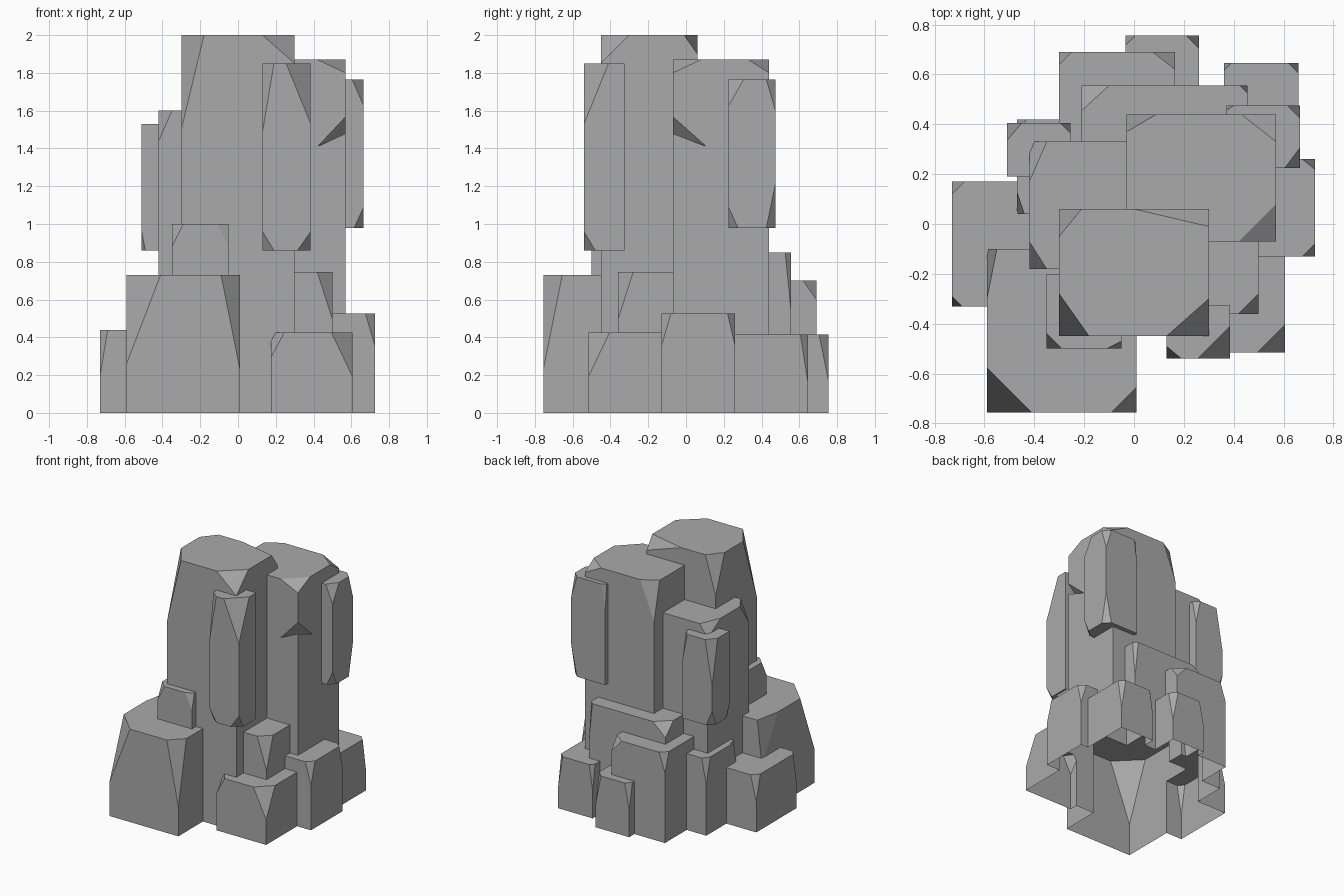
import bpy
import bmesh
from mathutils import Vector

old = bpy.data.objects.get("Cube")
if old:
    bpy.data.objects.remove(old, do_unlink=True)

stone = bpy.data.materials.new("grey_stone")
stone.use_nodes = True
grey = (0.4, 0.4, 0.4, 1)
stone.diffuse_color = grey
stone.node_tree.nodes["Principled BSDF"].inputs["Base Color"].default_value = grey

blocks = []


def add_object(name, bm):
    mesh = bpy.data.meshes.new(name)
    bmesh.ops.recalc_face_normals(bm, faces=bm.faces)
    bm.to_mesh(mesh)
    bm.free()
    mesh.materials.append(stone)
    obj = bpy.data.objects.new(name, mesh)
    bpy.context.collection.objects.link(obj)
    return obj


def block(name, x, y, z, **chips):
    """Box over the ranges x, y, z with a corner chipped off per keyword.
    A chip gives its lengths along x, y and z; left is +x, front is -y."""
    # grounded blocks run below the floor and are trimmed after the union
    low = z[0] if z[0] > 0 else -0.1 - 0.01 * len(blocks)
    lo, hi = Vector((x[0], y[0], low)), Vector((x[1], y[1], z[1]))
    bm = bmesh.new()
    bmesh.ops.create_cube(bm, size=1)
    for v in bm.verts:
        v.co = Vector([hi[i] if v.co[i] > 0 else lo[i] for i in range(3)])
    for corner, size in chips.items():
        side = Vector((1 if "left" in corner else -1,
                       -1 if "front" in corner else 1,
                       -1 if "low" in corner else 1))
        point = Vector([hi[i] if side[i] > 0 else lo[i] for i in range(3)])
        normal = Vector([side[i] / size[i] for i in range(3)])
        on_plane = point - Vector((side.x * size[0], 0, 0))
        bmesh.ops.bisect_plane(bm, geom=bm.verts[:] + bm.edges[:] + bm.faces[:],
                               plane_co=on_plane, plane_no=normal.normalized(),
                               clear_outer=True)
        bmesh.ops.holes_fill(bm, edges=[e for e in bm.edges if e.is_boundary])
    blocks.append(add_object(name, bm))


# Tall columns
block("front_column", (-.3, .3), (-.45, .06), (0, 2),
      front_right=(.12, .17, .5), front_left=(.17, .15, .15),
      back_left=(.3, .07, .1), back_right=(.09, .11, .3))
block("back_column", (-.03, .57), (-.07, .44), (0, 1.87),
      front_left=(.15, .15, .07), back_left=(.14, .11, .07),
      back_right=(.12, .07, .3))
block("side_column", (-.42, .18), (-.18, .33), (0, 1.6),
      front_right=(.07, .11, .16), back_right=(.07, .16, .1))

# Slabs clinging to the columns
block("front_slab", (.13, .385), (-.54, -.325), (.86, 1.85),
      front_right=(.06, .05, .36), front_left=(.13, .13, .32),
      low_front_right=(.06, .05, .1), low_front_left=(.07, .06, .1))
block("left_slab", (.37, .665), (.225, .475), (.98, 1.765),
      front_left=(.06, .08, .14), back_left=(.05, .05, .17),
      back_right=(.03, .02, .2),
      low_front_left=(.05, .05, .11), low_back_left=(.05, .05, .24))
block("right_slab", (-.51, -.255), (.19, .405), (.86, 1.53),
      back_right=(.06, .07, .35), back_left=(.04, .04, .2),
      low_front_right=(.02, .05, .1), low_back_right=(.05, .05, .12))

# Boulders at the front and right
block("front_boulder", (-.59, .01), (-.755, -.1), (0, .73),
      front_right=(.18, .18, .47), front_left=(.1, .1, .5),
      back_right=(.04, .2, .35))
block("front_step", (-.35, -.05), (-.5, -.2), (0, 1),
      front_right=(.06, .06, .12), front_left=(.06, .03, .12))
block("right_boulder", (-.73, -.3), (-.33, .17), (0, .44),
      front_right=(.04, .04, .24), back_right=(.05, .05, .2))
block("back_right_boulder", (-.47, -.2), (.04, .42), (0, .6),
      front_right=(.03, .09, .2), back_right=(.04, .05, .2))

# Boulders at the left
block("front_left_boulder", (.175, .605), (-.515, -.1), (0, .425),
      front_left=(.11, .11, .23), front_right=(.07, .1, .13))
block("left_step", (.3, .5), (-.36, -.05), (0, .745),
      front_left=(.08, .08, .25))
block("left_boulder", (.3, .725), (-.13, .26), (0, .525),
      front_left=(.05, .05, .17), back_left=(.05, .04, .17))

# Steps down the back
block("back_step_high", (-.21, .455), (0, .555), (0, .85),
      back_right=(.11, .1, .1), back_left=(.03, .03, .3))
block("back_step_middle", (-.3, .165), (.1, .69), (0, .7),
      back_right=(.05, .05, .15), back_left=(.09, .07, .1))
block("back_step_low", (-.035, .26), (.2, .755), (0, .415),
      back_left=(.05, .05, .25), back_right=(.04, .04, .2))
block("back_left_boulder", (.36, .66), (.2, .645), (0, .415),
      back_left=(.04, .04, .25), back_right=(.03, .03, .2))

# Thin wedge that notches the back column's front left edge
bm = bmesh.new()
tips = [(.571, -.071, 1.57), (.42, -.071, 1.41),
        (.571, .11, 1.41), (.571, -.071, 1.48)]
bmesh.ops.convex_hull(bm, input=[bm.verts.new(t) for t in tips])
notch = add_object("edge_notch_cutter", bm)

# Merge everything into one shell
base, others = blocks[0], blocks[1:]
for other in others + [notch]:
    mod = base.modifiers.new(other.name, "BOOLEAN")
    mod.operation = "DIFFERENCE" if other is notch else "UNION"
    mod.solver = "EXACT"
    mod.object = other
bpy.context.view_layer.update()
merged = base.evaluated_get(bpy.context.evaluated_depsgraph_get())
bm = bmesh.new()
bm.from_mesh(merged.to_mesh())
for obj in blocks + [notch]:
    bpy.data.objects.remove(obj, do_unlink=True)

# Trim the shell at the ground and leave it open below
bmesh.ops.bisect_plane(bm, geom=bm.verts[:] + bm.edges[:] + bm.faces[:],
                       plane_co=(0, 0, 0), plane_no=(0, 0, 1), clear_inner=True)
add_object("rock_outcrop", bm)
